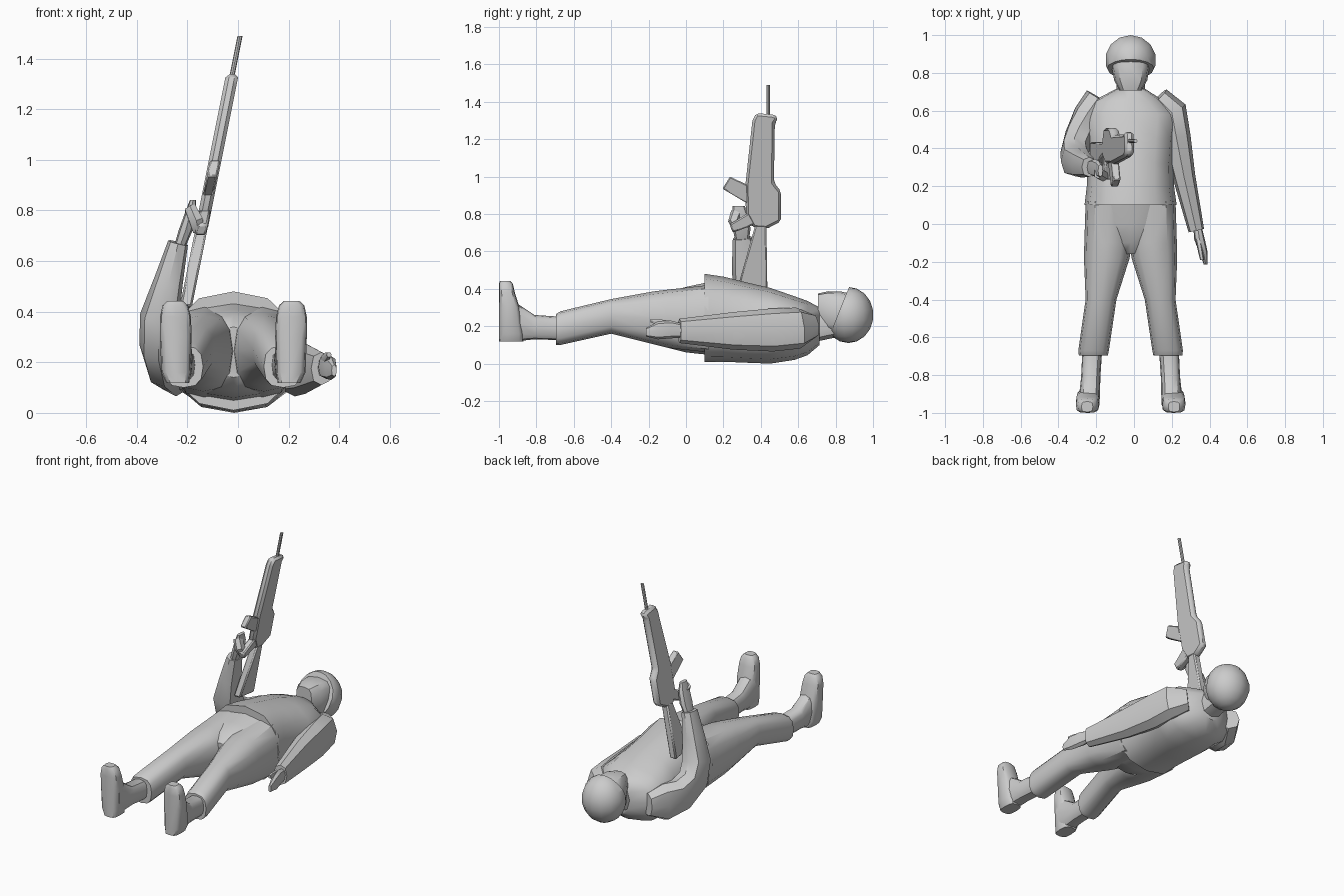
import bpy, bmesh, math
from mathutils import Vector

CX = -0.018  # body centre line


def finish(name, bm, angle=40):
    bmesh.ops.recalc_face_normals(bm, faces=bm.faces)
    me = bpy.data.meshes.new(name)
    bm.to_mesh(me)
    bm.free()
    ob = bpy.data.objects.new(name, me)
    bpy.context.collection.objects.link(ob)
    bpy.ops.object.select_all(action='DESELECT')
    ob.select_set(True)
    bpy.context.view_layer.objects.active = ob
    bpy.ops.object.shade_smooth_by_angle(angle=math.radians(angle))
    return ob


def skin(name, sections, n=12, e=0.8, angle=40):
    """Skin rings given as (centre, half vector u, half vector v)."""
    bm = bmesh.new()
    rings = []
    for c, u, v in sections:
        ring = []
        for i in range(n):
            a = 2 * math.pi * i / n
            p, q = [math.copysign(abs(t) ** e if abs(t) > 1e-6 else 0, t)
                    for t in (math.cos(a), math.sin(a))]
            ring.append(bm.verts.new(c + u * p + v * q))
        rings.append(ring)
    for r, s in zip(rings, rings[1:]):
        for i in range(n):
            j = (i + 1) % n
            bm.faces.new((r[i], r[j], s[j], s[i]))
    bm.faces.new(rings[0])
    bm.faces.new(rings[-1])
    return finish(name, bm, angle)


def along_y(name, rows, **k):
    """Rows: y, x0, x1, z0, z1."""
    return skin(name, [(Vector(((a + b) / 2, y, (c + d) / 2)), Vector(((b - a) / 2, 0, 0)),
                        Vector((0, 0, (d - c) / 2))) for y, a, b, c, d in rows], **k)


def along_z(name, rows, **k):
    """Rows: z, x0, x1, y0, y1."""
    return skin(name, [(Vector(((a + b) / 2, (c + d) / 2, z)), Vector(((b - a) / 2, 0, 0)),
                        Vector((0, (d - c) / 2, 0))) for z, a, b, c, d in rows], **k)


def tube(name, rows, **k):
    """Rows: centre, half depth, half width (near x); rings follow the path."""
    pts = [Vector(r[0]) for r in rows]
    out = []
    for i, (c, a, b) in enumerate(rows):
        t = (pts[min(i + 1, len(pts) - 1)] - pts[max(i - 1, 0)]).normalized()
        u = t.cross(Vector((1, 0, 0))).normalized()
        out.append((pts[i], u * a, u.cross(t) * b))
    return skin(name, out, **k)


def rifle_x(z):
    return 0.008 - 0.2 * (1.49 - z)


def rifle_part(name, profile, w, bevel=0.012):
    """Side profile (y, z) given thickness and leaned over."""
    bm = bmesh.new()
    sides = [[bm.verts.new((rifle_x(z) + s * w, y, z)) for y, z in profile] for s in (-1, 1)]
    n = len(profile)
    for r in sides:
        bm.faces.new(r)
    for i in range(n):
        j = (i + 1) % n
        bm.faces.new((sides[0][i], sides[0][j], sides[1][j], sides[1][i]))
    ob = finish(name, bm)
    m = ob.modifiers.new("chamfer", 'BEVEL')
    m.width = bevel
    m.segments = 1
    m.limit_method = 'ANGLE'
    return ob


# jacket
along_y("jacket", [(0.1, -0.262, 0.226, 0.01, 0.48), (0.2, -0.25, 0.212, 0.01, 0.465),
                   (0.32, -0.245, 0.21, 0.005, 0.435), (0.45, -0.25, 0.22, 0.0, 0.405),
                   (0.58, -0.27, 0.24, 0.02, 0.36), (0.65, -0.22, 0.16, 0.045, 0.335),
                   (0.715, -0.095, 0.06, 0.1, 0.30)], e=0.85)

# trousers: seat plus mirrored legs and boots
along_y("trouser_seat", [(0.14, -0.25, 0.215, 0.045, 0.44), (0.0, -0.24, 0.205, 0.06, 0.41),
                         (-0.1, -0.2, 0.165, 0.085, 0.385), (-0.16, -0.09, 0.055, 0.14, 0.34)])
for side, s in (("right", -1), ("left", 1)):
    def mx(rows):
        return [(p, CX + s * a, CX + s * b, c, d) for p, a, b, c, d in rows]
    along_y(side + "_trouser_leg", mx([
        (0.12, -0.01, 0.238, 0.06, 0.42), (-0.1, -0.005, 0.245, 0.085, 0.395),
        (-0.18, 0.005, 0.247, 0.105, 0.385), (-0.4, 0.075, 0.238, 0.16, 0.345),
        (-0.67, 0.115, 0.277, 0.1, 0.28), (-0.695, 0.12, 0.274, 0.1, 0.265)]), e=0.75)
    def bx(rows):  # toes splay slightly, pelvis is off centre
        return mx(rows)
    along_y(side + "_boot_shaft", bx([
        (-0.66, 0.15, 0.255, 0.125, 0.25), (-0.81, 0.16, 0.262, 0.13, 0.26),
        (-0.9, 0.162, 0.272, 0.12, 0.32), (-0.96, 0.165, 0.28, 0.12, 0.38)]), e=0.7)
    along_z(side + "_boot_foot", bx([
        (0.118, 0.175, 0.265, -1.0, -0.87), (0.16, 0.168, 0.285, -1.0, -0.87),
        (0.3, 0.165, 0.29, -1.0, -0.89), (0.38, 0.168, 0.29, -1.0, -0.915),
        (0.425, 0.18, 0.28, -1.0, -0.925), (0.443, 0.2, 0.26, -0.995, -0.94)]), e=0.6)

# straight arm lying beside the body
tube("left_sleeve", [((0.13, 0.67, 0.2), 0.07, 0.06), ((0.2, 0.6, 0.19), 0.11, 0.08),
                     ((0.225, 0.46, 0.18), 0.115, 0.075), ((0.265, 0.25, 0.175), 0.1, 0.06),
                     ((0.33, -0.035, 0.175), 0.065, 0.042)], n=8)
along_y("left_hand", [(-0.02, 0.315, 0.36, 0.14, 0.215), (-0.08, 0.318, 0.375, 0.135, 0.23),
                      (-0.15, 0.345, 0.39, 0.13, 0.225), (-0.215, 0.37, 0.39, 0.145, 0.19)], n=8)
along_y("left_thumb", [(-0.08, 0.325, 0.355, 0.19, 0.23), (-0.15, 0.34, 0.365, 0.205, 0.24),
                       (-0.19, 0.35, 0.37, 0.22, 0.24)], n=6)

# bent arm raising the rifle
tube("right_sleeve", [((-0.19, 0.67, 0.19), 0.07, 0.07), ((-0.245, 0.58, 0.185), 0.12, 0.075),
                      ((-0.29, 0.47, 0.205), 0.11, 0.075), ((-0.315, 0.375, 0.275), 0.105, 0.075),
                      ((-0.31, 0.335, 0.38), 0.085, 0.078), ((-0.275, 0.315, 0.52), 0.07, 0.058),
                      ((-0.237, 0.302, 0.672), 0.052, 0.04)], n=8)
along_z("right_hand", [(0.65, -0.255, -0.21, 0.265, 0.335), (0.72, -0.235, -0.18, 0.25, 0.345),
                       (0.79, -0.21, -0.165, 0.245, 0.335), (0.842, -0.19, -0.165, 0.25, 0.315)], n=8)
tube("right_fingers", [((-0.19, 0.27, 0.81), 0.03, 0.025), ((-0.165, 0.255, 0.76), 0.03, 0.03),
                       ((-0.155, 0.27, 0.72), 0.02, 0.025)], n=6)

# head
along_y("neck", [(0.66, -0.095, 0.06, 0.11, 0.28), (0.8, -0.09, 0.055, 0.14, 0.3)], n=8)
along_y("face", [(0.706, -0.075, 0.038, 0.21, 0.375), (0.76, -0.105, 0.07, 0.17, 0.387),
                 (0.83, -0.118, 0.082, 0.16, 0.385), (0.9, -0.115, 0.08, 0.16, 0.37)], e=0.65)

# helmet: ball cut off along the slanted brim
bm = bmesh.new()
bmesh.ops.create_uvsphere(bm, u_segments=14, v_segments=9, radius=1)
for v in bm.verts:
    v.co = Vector((CX + v.co.x * 0.137, 0.868 + v.co.y * 0.134, 0.26 + v.co.z * 0.15))
cut = bmesh.ops.bisect_plane(bm, geom=bm.verts[:] + bm.edges[:] + bm.faces[:],
                             plane_co=(0, 0.872, 0.41), plane_no=(0, -0.26, 0.105), clear_outer=True)
bmesh.ops.holes_fill(bm, edges=[x for x in bm.edges if x.is_boundary])
finish("helmet", bm)

# rifle
rifle_part("rifle_body", [(0.375, 1.34), (0.47, 1.33), (0.495, 1.315), (0.475, 1.285), (0.47, 0.97),
                          (0.508, 0.92), (0.508, 0.76), (0.43, 0.72), (0.36, 0.725), (0.32, 0.80),
                          (0.318, 0.96), (0.355, 1.3)], 0.025, 0.014)
rifle_part("rifle_magazine", [(0.33, 0.855), (0.195, 0.935), (0.235, 1.0), (0.33, 0.955)], 0.02, 0.006)
rifle_part("rifle_grip", [(0.34, 0.81), (0.232, 0.745), (0.25, 0.70), (0.37, 0.745)], 0.022, 0.008)
rifle_part("rifle_stock", [(0.43, 0.74), (0.435, 0.40), (0.28, 0.42), (0.37, 0.74)], 0.024, 0.008)
along_z("rifle_barrel", [(z, rifle_x(z) - 0.01, rifle_x(z) + 0.01, 0.43, 0.45)
                         for z in (1.3, 1.49)], n=8, e=1)
